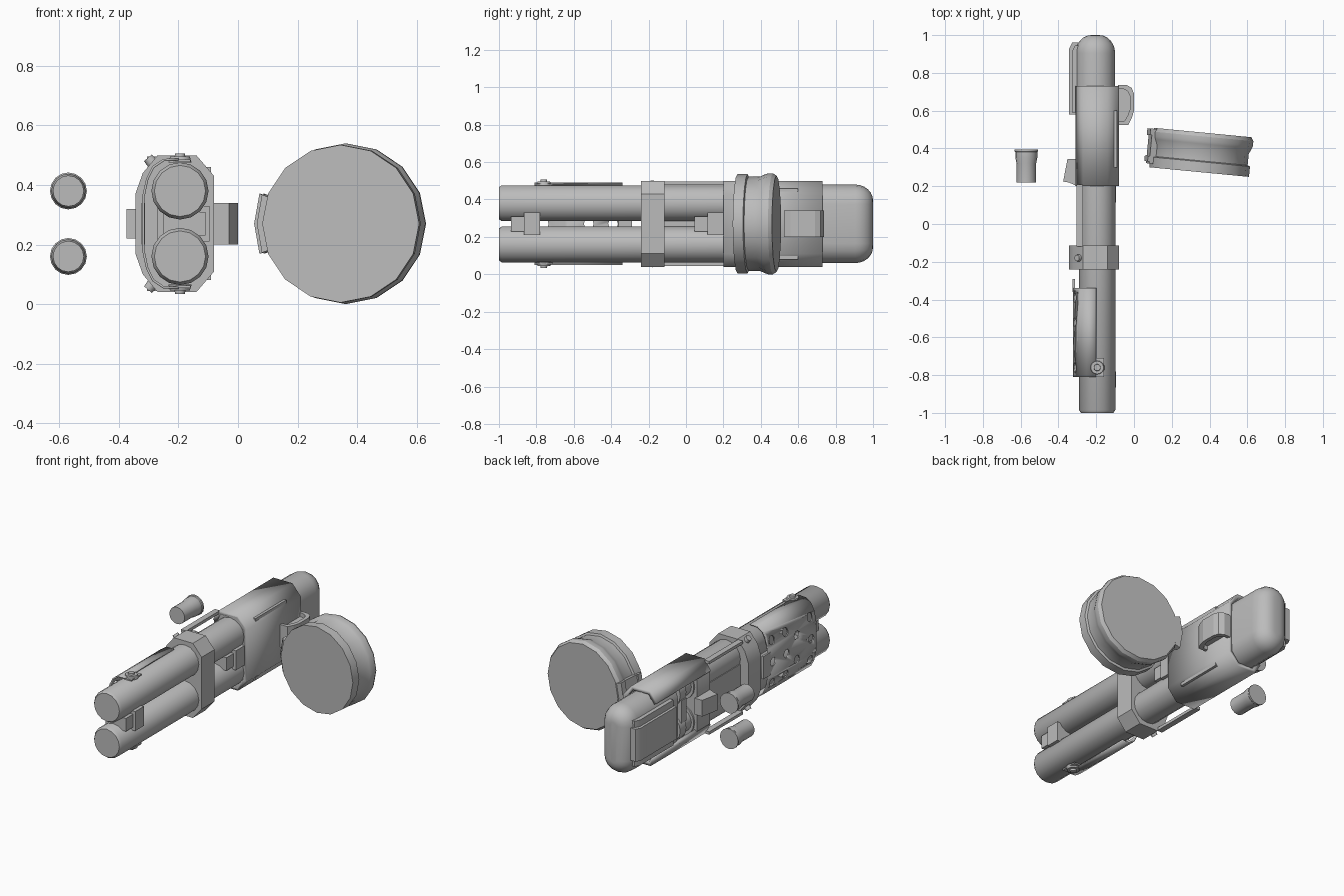
import bpy, bmesh, math
from mathutils import Matrix, Vector

if "Cube" in bpy.data.objects:
    bpy.data.objects.remove(bpy.data.objects["Cube"])

grey = bpy.data.materials.new("plain_grey")
grey.diffuse_color = (0.5, 0.5, 0.5, 1)
grey.use_nodes = True
grey.node_tree.nodes["Principled BSDF"].inputs["Base Color"].default_value = grey.diffuse_color
CX, CZ = -0.195, 0.27          # weapon axis
BARRELS = (0.38, 0.16)         # barrel heights


def finish(name, bm, angle=35):
    bmesh.ops.recalc_face_normals(bm, faces=bm.faces)
    me = bpy.data.meshes.new(name)
    bm.to_mesh(me)
    bm.free()
    me.materials.append(grey)
    for p in me.polygons:
        p.use_smooth = True
    me.set_sharp_from_angle(angle=math.radians(angle))
    ob = bpy.data.objects.new(name, me)
    bpy.context.collection.objects.link(ob)
    return ob


def add_loft(bm, rings):
    vs = [[bm.verts.new(p) for p in r] for r in rings]
    n = len(vs[0])
    for a, b in zip(vs, vs[1:]):
        for i in range(n):
            j = (i + 1) % n
            bm.faces.new((a[i], a[j], b[j], b[i]))
    bm.faces.new(vs[0])
    bm.faces.new(vs[-1])


def loft(name, rings, angle=35):
    bm = bmesh.new()
    add_loft(bm, rings)
    return finish(name, bm, angle)


def ring(x, z, r, y, n=16):
    return [(x + r * math.cos(2 * math.pi * i / n), y, z + r * math.sin(2 * math.pi * i / n))
            for i in range(n)]


def turned(name, x, z, prof, n=16, angle=35):
    """Lathe along y from (y, radius) pairs."""
    return loft(name, [ring(x, z, r, y, n) for y, r in prof], angle)


def prism_y(name, outline, y0, y1):
    return loft(name, [[(x, y, z) for x, z in outline] for y in (y0, y1)])


def prism_z(name, outline, z0, z1):
    return loft(name, [[(x, y, z) for x, y in outline] for z in (z0, z1)])


def box(name, x0, x1, y0, y1, z0, z1):
    return prism_y(name, [(x0, z0), (x1, z0), (x1, z1), (x0, z1)], y0, y1)


def mirrored(half):
    """Complete a top-half outline downwards about the weapon axis."""
    return half + [(x, 2 * CZ - z) for x, z in reversed(half)]


def strip(name, pts, y0, y1, thick, offset):
    """Open sheet-metal profile run along y."""
    bm = bmesh.new()
    a, b = [[bm.verts.new((x, y, z)) for x, z in pts] for y in (y0, y1)]
    for i in range(len(pts) - 1):
        bm.faces.new((a[i], a[i + 1], b[i + 1], b[i]))
    ob = finish(name, bm, 30)
    m = ob.modifiers.new("thickness", 'SOLIDIFY')
    m.thickness, m.offset = thick, offset
    return ob


# Twin barrels, chambers behind them and loose shells
for i, z in enumerate(BARRELS):
    turned(f"barrel_{i}", CX, z, [(-1, 0.086), (-0.985, 0.096), (0.34, 0.096)])
    turned(f"chamber_{i}", CX - 0.01, z, [(0.34, 0.07), (0.40, 0.07), (0.41, 0.085), (0.47, 0.085)])
    turned(f"shell_{i}", -0.57, z, [(0.22, 0.052), (0.32, 0.052), (0.35, 0.058),
                                    (0.38, 0.058), (0.385, 0.062), (0.395, 0.062)])

# Bridges between the barrels
for i, y in enumerate((-0.78, 0.2)):
    box(f"barrel_bridge_{i}", -0.27, -0.095, y - 0.085, y, 0.21, 0.33)
    box(f"bridge_nose_{i}", -0.25, -0.11, y - 0.155, y - 0.08, 0.23, 0.31)
box("centre_plate", -0.29, -0.20, -0.12, 0.2, 0.19, 0.35)

# Octagonal band around the barrels
prism_y("barrel_band", mirrored([(-0.08, 0.43), (-0.14, 0.5), (-0.27, 0.5),
                                 (-0.32, 0.44), (-0.345, 0.37)]), -0.24, -0.115)

# Receiver: front collar, open-sided shell and rear block
prism_y("front_collar", mirrored([(-0.09, 0.42), (-0.145, 0.49), (-0.265, 0.49),
                                  (-0.305, 0.43)]), 0.2, 0.33)
strip("receiver_shell", mirrored([(-0.31, 0.435), (-0.27, 0.5), (-0.14, 0.5), (-0.08, 0.43)]),
      0.2, 0.73, 0.025, -1).modifiers[0].offset = 1
for o in [bpy.data.objects["receiver_shell"]]:
    # keep the sheet inside its outline whichever way the faces point
    nrm = max(o.data.polygons, key=lambda p: p.center.x).normal.x
    o.modifiers[0].offset = -1 if nrm > 0 else 1
box("breech_wall", -0.15, -0.09, 0.3, 0.6, 0.08, 0.46)
box("breech_link", -0.285, -0.13, 0.40, 0.45, 0.2, 0.34)

# Latch on the open side
prism_z("side_latch", [(-0.30, 0.2), (-0.345, 0.22), (-0.375, 0.225), (-0.352, 0.345),
                       (-0.30, 0.345)], 0.22, 0.32)


# Rounded stock
def stadium(r, y, n=8):
    pts = []
    for zc, a0 in ((0.375, 0), (0.165, math.pi)):
        pts += [(-0.205 + r * math.cos(a0 + math.pi * k / n), y,
                 zc + r * math.sin(a0 + math.pi * k / n)) for k in range(n + 1)]
    return pts


R = 0.105
loft("stock", [stadium(R, 0.52)] + [
    stadium(R - 0.085 * (1 - math.cos(a)), 0.905 + 0.095 * math.sin(a))
    for a in [math.pi / 2 * k / 6 for k in range(7)]], 40)

# Raised panels on the stock
for name, x, y0, y1, h in (("stock_panel", -0.327, 0.59, 0.945, 0.14),
                           ("stock_panel_rib", -0.343, 0.58, 0.96, 0.10)):
    prism_z(name, [(-0.27, y0), (x, y0), (x, y1 - 0.03), (x + 0.015, y1), (-0.27, y1)],
            CZ - h, CZ + h)

# Rounded lug on the far side
lug = [(-0.085, 0.525), (-0.03, 0.525), (-0.012, 0.56), (0.0, 0.60), (0.0, 0.69),
       (-0.012, 0.72), (-0.04, 0.737), (-0.085, 0.737)]
prism_z("lug_core", [(x - 0.02 if x > -0.08 else x, 0.63 + (y - 0.63) * 0.85) for x, y in lug],
        0.225, 0.315)
bm = bmesh.new()
for p, q in zip(lug, lug[1:]):
    inn = [(x - 0.022 if x > -0.08 else x, 0.63 + (y - 0.63) * 0.82) for x, y in (q, p)]
    add_loft(bm, [[(x, y, z) for x, y in [p, q] + inn] for z in (0.2, 0.34)])
finish("lug_rim", bm)

# Perforated heat shield
shield = strip("heat_shield", mirrored([(-0.2, 0.486), (-0.25, 0.484), (-0.285, 0.46),
                                        (-0.305, 0.42), (-0.318, 0.36)]), -0.81, -0.34, 0.008, 0)
bm = bmesh.new()
for y, rows in ((-0.39, (-0.13, 0, 0.13)), (-0.52, (-0.13, 0, 0.13)),
                (-0.62, (-0.075, 0.075)), (-0.76, (-0.13, 0, 0.13))):
    for dz in rows:
        bmesh.ops.create_cone(bm, cap_ends=True, segments=10, radius1=0.026, radius2=0.026,
                              depth=0.08, matrix=Matrix.Translation((-0.315, y, CZ + dz))
                              @ Matrix.Rotation(math.pi / 2, 4, 'Y'))
cutter = finish("hole_cutter", bm)
cutter.hide_render = True
cutter.hide_set(True)
cut = shield.modifiers.new("holes", 'BOOLEAN')
cut.operation, cut.solver, cut.object = 'DIFFERENCE', 'EXACT', cutter
box("shield_tip", -0.325, -0.312, -0.36, -0.29, 0.2, 0.34)


# Pins, screws, tabs and rails, top and bottom
def pin(name, loc, axis, r, depth):
    bm = bmesh.new()
    q = Vector(axis).to_track_quat('Z', 'Y').to_matrix().to_4x4()
    bmesh.ops.create_cone(bm, cap_ends=True, segments=14, radius1=r, radius2=r * 0.85,
                          depth=depth, matrix=Matrix.Translation(loc) @ q)
    finish(name, bm)


for s, tag in ((1, "top"), (-1, "bottom")):
    pin(f"shield_pin_{tag}", (CX, -0.76, CZ + s * 0.215), (0, 0, s), 0.04, 0.02)
    pin(f"shield_pin_head_{tag}", (CX, -0.76, CZ + s * 0.225), (0, 0, s), 0.02, 0.022)
    pin(f"band_screw_{tag}", (-0.293, -0.18, CZ + s * 0.21), (-0.6, 0, s * 0.7), 0.02, 0.03)
    z0, z1 = sorted((CZ + s * 0.208, CZ + s * 0.216))
    box(f"shield_tab_{tag}", -0.21, -0.16, -0.81, -0.71, z0, z1)
    z0, z1 = sorted((CZ + s * 0.208, CZ + s * 0.226))
    box(f"side_rail_{tag}", -0.305, -0.27, -0.12, 0.21, z0, z1)

# Drum magazine, slightly turned, with its clip
place = Matrix.Translation((0.345, 0.275, CZ)) @ Matrix.Rotation(math.radians(-5.5), 4, 'Z')
drum = turned("drum", 0, 0, [(0, 0.265), (0.055, 0.265), (0.06, 0.252), (0.12, 0.252),
                             (0.15, 0.265), (0.165, 0.27), (0.19, 0.27), (0.21, 0.258)], 16, 30)
drum.matrix_world = place
arc = [math.radians(a) for a in (160, 180, 200)]
for name, t0, t1, r1 in (("drum_clip", 0.02, 0.20, 0.285), ("drum_clip_front", 0.03, 0.06, 0.295),
                         ("drum_clip_back", 0.17, 0.205, 0.295)):
    clip = loft(name, [[(r * math.cos(a), t, r * math.sin(a)) for r, t in
                        ((0.24, t0), (r1, t0), (r1, t1), (0.24, t1))] for a in arc], 15)
    clip.matrix_world = place
